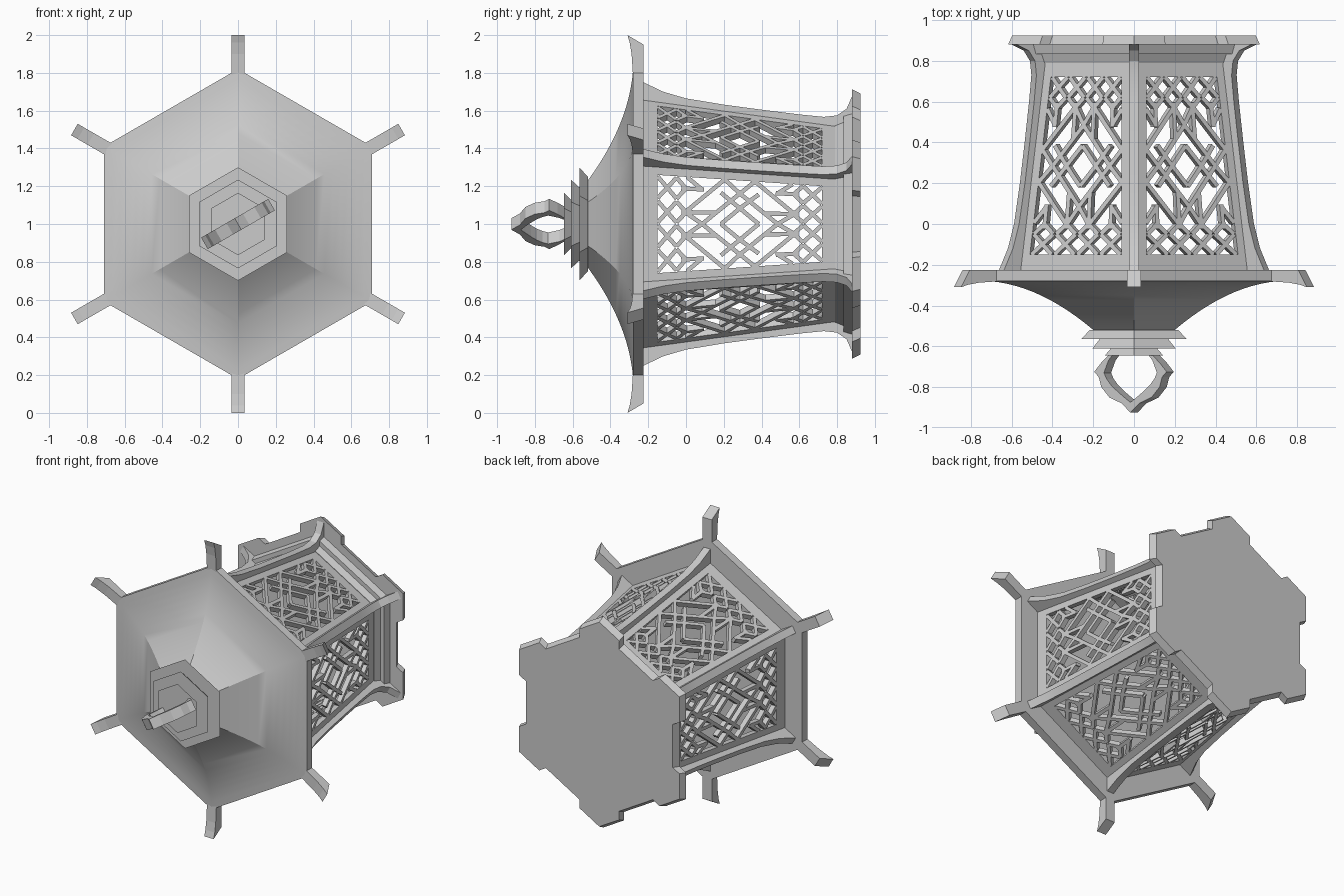
import bpy, bmesh
from math import cos, sin, radians, pi
from mathutils import Vector

if "Cube" in bpy.data.objects:
    bpy.data.objects.remove(bpy.data.objects["Cube"])

CZ = 1.0
CORNERS = [radians(30 + 60 * k) for k in range(6)]
SIDES = [radians(60 * k) for k in range(6)]


def finish(bm, name, smooth=False):
    bmesh.ops.recalc_face_normals(bm, faces=bm.faces)
    me = bpy.data.meshes.new(name)
    bm.to_mesh(me)
    bm.free()
    ob = bpy.data.objects.new(name, me)
    bpy.context.collection.objects.link(ob)
    if smooth:
        bpy.context.view_layer.objects.active = ob
        ob.select_set(True)
        bpy.ops.object.shade_smooth_by_angle(angle=radians(25))
        ob.select_set(False)
    return ob


def stack(bm, loops, caps=True):
    """Join equal-length loops of points into a closed skin."""
    rows = [[bm.verts.new(p) for p in lp] for lp in loops]
    n = len(rows[0])
    for a, b in zip(rows, rows[1:]):
        for i in range(n):
            j = (i + 1) % n
            bm.faces.new((a[i], a[j], b[j], b[i]))
    if caps:
        bm.faces.new(rows[0])
        bm.faces.new(rows[-1])
    return rows


def polar(ang, r, w, y):
    """Point at radius r, sideways offset w, for a direction around the y axis."""
    return Vector((r * cos(ang) - w * sin(ang), y, CZ + r * sin(ang) + w * cos(ang)))


def hex_solid(name, profile, smooth=False):
    bm = bmesh.new()
    stack(bm, [[polar(a, r, 0, y) for a in CORNERS] for r, y in profile])
    return finish(bm, name, smooth)


def corner_parts(name, outline, width, smooth=False):
    """Extrude a (radius, y) outline sideways at each of the six corners."""
    bm = bmesh.new()
    for a in CORNERS:
        stack(bm, [[polar(a, r, s * width / 2, y) for r, y in outline] for s in (-1, 1)])
    return finish(bm, name, smooth)


# Curved roof with flat rim
steps = 12
roof = [(0.23, -0.525)]
p0, p1, p2 = Vector((0.23, -0.52)), Vector((0.53, -0.30)), Vector((0.82, -0.28))
for i in range(steps + 1):
    t = i / steps
    q = p0 * (1 - t) ** 2 + p1 * 2 * t * (1 - t) + p2 * t * t
    roof.append((q.x, q.y))
roof.append((0.82, -0.225))
hex_solid("roof", roof, True)

# Upturned eave hooks
corner_parts("eave_hooks", [(0.79, -0.225), (0.95, -0.225), (1.0, -0.31), (0.96, -0.298),
                            (0.90, -0.288), (0.79, -0.281)][::-1], 0.07)

# Stepped crown
for i, (r0, y0, r1, y1) in enumerate([(0.25, -0.52, 0.30, -0.565), (0.19, -0.56, 0.235, -0.61),
                                      (0.125, -0.605, 0.165, -0.645)]):
    hex_solid(f"crown_tier_{i + 1}", [(r0, y0), (r1, y1)])

# Hanging ring with pointed tips
outer = [(0.12, -0.64), (0.165, -0.68), (0.205, -0.725), (0.18, -0.75), (0.165, -0.80),
         (0.12, -0.85), (0.05, -0.88), (0, -0.925)]
inner = [(0.10, -0.64), (0.125, -0.67), (0.15, -0.73), (0.135, -0.76), (0.11, -0.79),
         (0.075, -0.82), (0.035, -0.85), (0, -0.875)]
full = [h + [(-u, v) for u, v in h[-2::-1]] for h in (outer, inner)]
bm = bmesh.new()
sections = []
for o, n in zip(*full):
    sections.append([polar(radians(30), u, w, v)
                     for (u, v), w in ((o, -0.035), (o, 0.035), (n, 0.035), (n, -0.035))])
stack(bm, sections)
finish(bm, "hanging_ring")

# Lattice panels
Y0, Y1 = -0.225, 0.80


def body_r(y):
    return 0.67 + (0.53 - 0.67) * (y - Y0) / (Y1 - Y0)


def plate(bm, ang, poly, thick):
    """Extrude a (w, y) polygon lying on the sloping side of the body."""
    stack(bm, [[polar(ang, body_r(y) * cos(pi / 6) - d, w, y) for w, y in poly] for d in (0, thick)])


def half(y):
    return body_r(y) / 2 - 0.07


OY0, OY1 = -0.15, 0.72
MID = (OY0 + OY1) / 2
bars = []
for e in (-1, 1):
    end = 0.435 * e
    # small crosses at the ends
    for s in (-0.75, -0.25, 0.25, 0.75):
        for d in (-1, 1):
            bars.append((s - 0.22 * d, end, s + 0.22 * d, end - 0.10 * e))
            bars.append((s - 0.22 * d, end - 0.10 * e, s, end - 0.15 * e))
    # central diamond, straight bars and chevrons
    for m in (-1, 1):
        bars += [(0, 0.10 * e, 0.36 * m, 0), (0, 0.20 * e, 0.70 * m, 0),
                 (0.25 * m, 0.31 * e, 0.25 * m, 0.13 * e),
                 (0.75 * m, 0.31 * e, 0.75 * m, 0.19 * e),
                 (0.25 * m, 0.29 * e, 1.0 * m, 0.08 * e),
                 (0.75 * m, 0.20 * e, 1.0 * m, 0.28 * e),
                 (0.25 * m, 0.29 * e, 0, 0.20 * e),
                 (0.70 * m, 0, 1.0 * m, 0.08 * e),
                 (0.36 * m, 0, 0.70 * m, 0.10 * e)]
bm = bmesh.new()
for ang in SIDES:
    # frame: two rails and two stiles
    for ya, yb in ((Y0, OY0), (OY1, Y1)):
        wa, wb = body_r(ya) / 2, body_r(yb) / 2
        plate(bm, ang, [(-wa, ya), (wa, ya), (wb, yb), (-wb, yb)], 0.035)
    for m in (-1, 1):
        plate(bm, ang, [(m * half(OY0), OY0), (m * body_r(OY0) / 2, OY0),
                        (m * body_r(OY1) / 2, OY1), (m * half(OY1), OY1)], 0.035)
    for s0, ya, s1, yb in bars:
        ya, yb = MID + ya, MID + yb
        a, b = Vector((s0 * half(ya), ya)), Vector((s1 * half(yb), yb))
        d = (b - a).normalized()
        n = Vector((-d.y, d.x)) * 0.011
        plate(bm, ang, [a + n, b + n, b - n, a - n], 0.034)
finish(bm, "lattice_panels")

# Flared corner posts
post_out = [(0.75, -0.225), (0.70, -0.12), (0.665, 0), (0.632, 0.2), (0.605, 0.4), (0.58, 0.6),
            (0.567, 0.73), (0.575, 0.80), (0.61, 0.85), (0.69, 0.885)]
post_in = [(0.48, 0.885), (0.48, 0.80), (0.545, 0.4), (0.63, -0.225)]
corner_parts("corner_posts", post_out + post_in, 0.05, True)

# Stepped base moulding
hex_solid("lower_moulding", [(0.535, 0.79), (0.555, 0.84)])
hex_solid("wide_moulding", [(0.585, 0.835), (0.60, 0.885)])

# Foot plate with raised corner blocks
bm = bmesh.new()
loops = []
for R, y in ((0.713, 0.88), (0.69, 0.925)):
    loop = []
    for ang in SIDES:
        ap, h = R * cos(pi / 6), R / 2
        loop += [polar(ang, ap, -h, y), polar(ang, ap, -h * 0.5, y),
                 polar(ang, ap - 0.05, -h * 0.42, y), polar(ang, ap - 0.05, h * 0.42, y),
                 polar(ang, ap, h * 0.5, y)]
    loops.append(loop)
stack(bm, loops)
finish(bm, "foot_plate")
